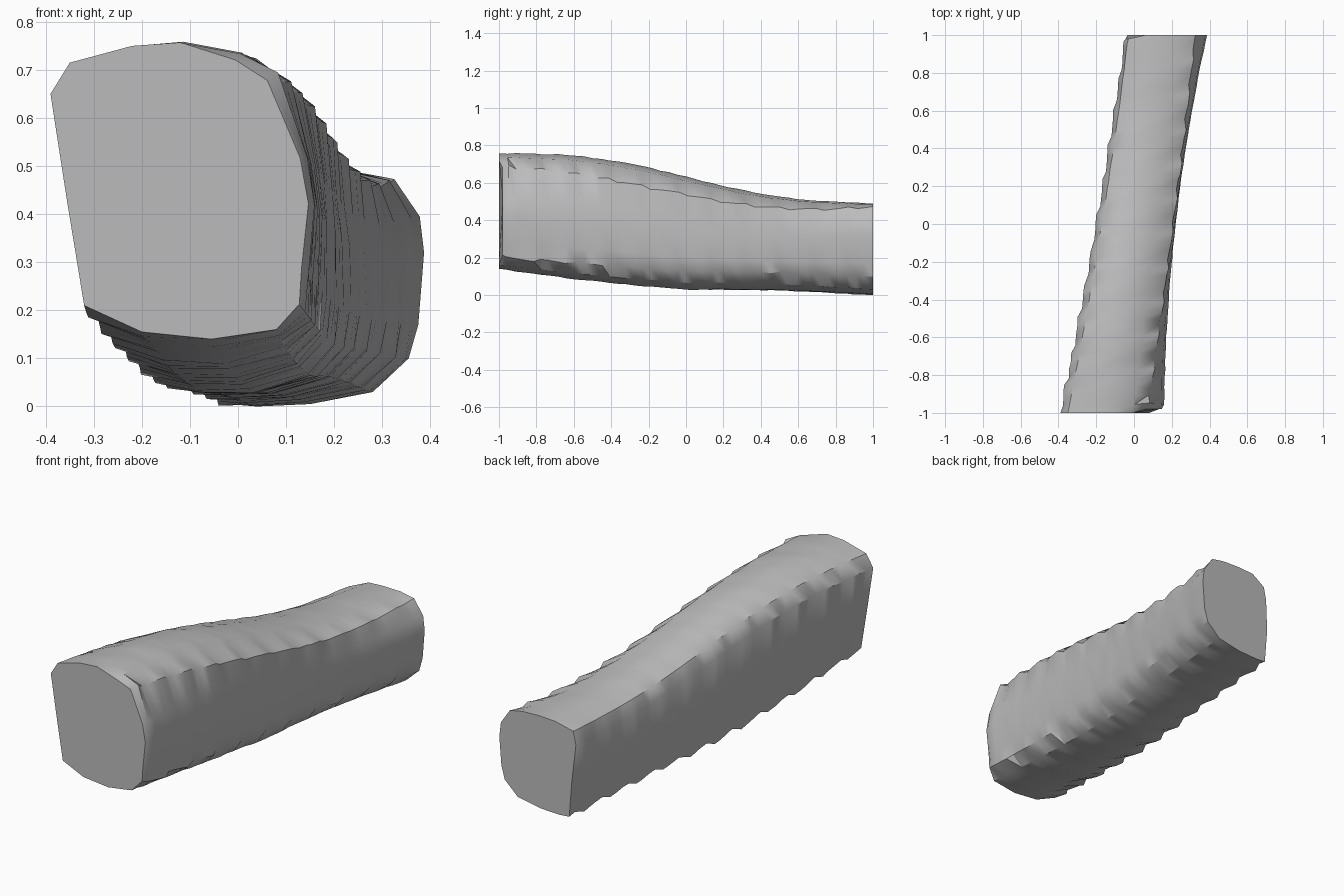
import bpy, bmesh, math, random

cube = bpy.data.objects.get("Cube")
if cube:
    bpy.data.objects.remove(cube, do_unlink=True)
random.seed(4)

# Cross-sections (x, z), clockwise from the upper left corner
FRONT = [(-.39, .65), (-.35, .715), (-.22, .75), (-.12, .757), (0, .735), (.07, .69), (.142, .52),
         (.16, .42), (.145, .28), (.14, .2), (.08, .16), (-.055, .14), (-.2, .155), (-.32, .21),
         (-.356, .43)]
MIDDLE = [(-.2, .52), (-.17, .585), (-.1, .622), (-.02, .632), (.11, .61), (.208, .535), (.215, .42),
          (.22, .34), (.22, .2), (.205, .13), (.15, .065), (.03, .03), (-.08, .03), (-.168, .055),
          (-.188, .29)]
BACK = [(-.045, .38), (-.03, .45), (.06, .485), (.15, .49), (.25, .487), (.325, .473), (.378, .395),
        (.387, .32), (.375, .17), (.355, .1), (.28, .03), (.15, .005), (.04, 0), (-.02, .005),
        (-.035, .19)]
SIDES = len(FRONT)
RINGS = 44
RIDGES = {0: 0, 5: 2, 9: 3, 13: 1}     # corner index: phase of its ragged steps


def blend(a, b, c, y):
    """Smooth curve through the front, middle and back values."""
    return a * y * (y - 1) / 2 + b * (1 - y * y) + c * y * (y + 1) / 2


def ring_point(i, y):
    x, z = (blend(a, b, c, y) for a, b, c in zip(FRONT[i], MIDDLE[i], BACK[i]))
    height = (MIDDLE[i][1] - .03) / .6
    wave = math.sin(math.pi * y)
    z += wave * (.02 * (1 - height) * (y > 0) - .037 * height)
    return x, z


def make_log():
    bm = bmesh.new()
    rings = []
    for r in range(RINGS + 1):
        y = -1 + 2 * r / RINGS
        centre_x = blend(-.11, .01, .17, y)
        centre_z = blend(.45, .33, .24, y)
        ring = []
        for i in range(SIDES):
            x, z = ring_point(i, y)
            py = y
            swell = 1
            if 0 < r < RINGS:
                # Ragged saw-tooth ridges and gentle surface bumps
                swell += random.uniform(-.008, .008)
                if i in RIDGES:
                    swell += .06 * ((r + RIDGES[i]) % 4 / 3 - .5)
                    py += random.uniform(-.012, .012)
            elif r == 0 and 4 <= i <= 9:
                swell = .95             # worn, slanted edge of the front cut
                py += .02 * (i > 4)
            elif r == RINGS and i in (0, 1):
                py -= .02               # chipped corner of the back cut
            x = centre_x + (x - centre_x) * swell
            z = max(0, centre_z + (z - centre_z) * swell)
            ring.append(bm.verts.new((x, py, z)))
        rings.append(ring)
    # Bark between neighbouring rings, then the two cut ends
    for a, b in zip(rings, rings[1:]):
        for i in range(SIDES):
            j = (i + 1) % SIDES
            bm.faces.new((a[i], a[j], b[j]))
            bm.faces.new((a[i], b[j], b[i]))
    bm.faces.new(rings[0])
    bm.faces.new(rings[-1])
    bmesh.ops.recalc_face_normals(bm, faces=bm.faces[:])
    mesh = bpy.data.meshes.new("log")
    bm.to_mesh(mesh)
    bm.free()
    obj = bpy.data.objects.new("log", mesh)
    bpy.context.collection.objects.link(obj)
    return obj


# Single plain grey
grey = bpy.data.materials.new("plain_grey")
grey.use_nodes = True
colour = (.5, .5, .5, 1)
grey.diffuse_color = colour
grey.node_tree.nodes["Principled BSDF"].inputs["Base Color"].default_value = colour

log = make_log()
log.data.materials.append(grey)
bpy.ops.object.select_all(action='DESELECT')
log.select_set(True)
bpy.context.view_layer.objects.active = log
bpy.ops.object.shade_smooth_by_angle(angle=math.radians(32))
